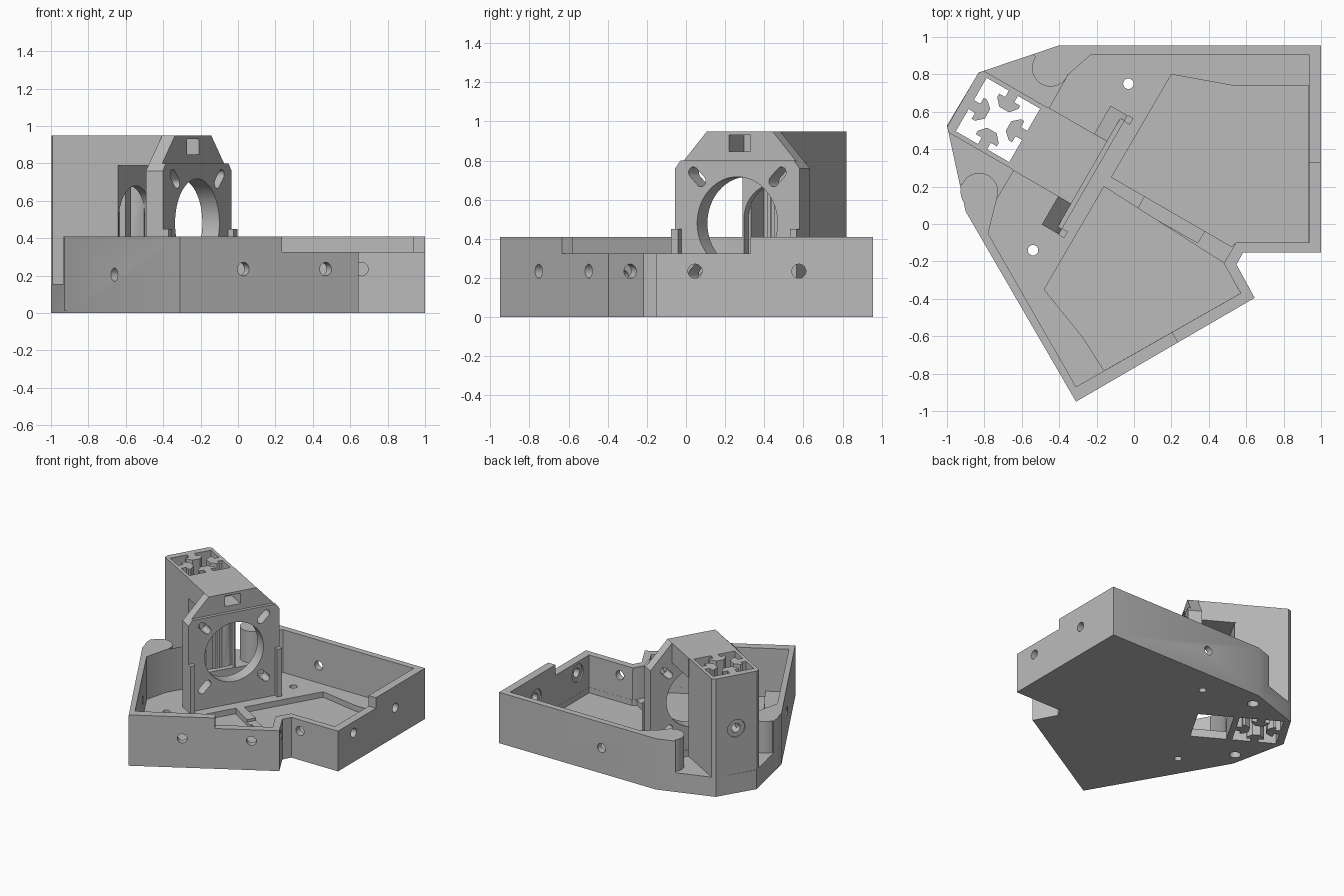
import bpy, bmesh
from math import sin, cos, pi, radians
from mathutils import Matrix, Vector

if "Cube" in bpy.data.objects:
    bpy.data.objects.remove(bpy.data.objects["Cube"])

grey = bpy.data.materials.new("plain_grey")
grey.use_nodes = True
COLOUR = (0.5, 0.5, 0.5, 1)
grey.diffuse_color = COLOUR
grey.node_tree.nodes["Principled BSDF"].inputs["Base Color"].default_value = COLOUR

# Frames: world plan, tower plan (along, across, up), tower section (across, up, along)
WORLD = Matrix.Identity(4)
turn = Matrix.Rotation(radians(-30), 4, 'Z')
PLAN = turn @ Matrix.Translation((0, 0.118, 0))
SECTION = PLAN @ Matrix(((0, 0, 1, 0), (1, 0, 0, 0), (0, 1, 0, 0), (0, 0, 0, 1)))


def prism(name, pts, lo, hi, frame=WORLD):
    """Extrude a closed 2D profile between two depths of a frame."""
    bm = bmesh.new()
    face = bm.faces.new([bm.verts.new((x, y, lo)) for x, y in pts])
    top = bmesh.ops.extrude_face_region(bm, geom=[face])["geom"]
    bmesh.ops.translate(bm, vec=(0, 0, hi - lo),
                        verts=[v for v in top if isinstance(v, bmesh.types.BMVert)])
    bmesh.ops.transform(bm, matrix=frame, verts=bm.verts)
    bmesh.ops.recalc_face_normals(bm, faces=bm.faces)
    mesh = bpy.data.meshes.new(name)
    bm.to_mesh(mesh)
    bm.free()
    mesh.materials.append(grey)
    ob = bpy.data.objects.new(name, mesh)
    bpy.context.collection.objects.link(ob)
    return ob


def cut(ob, pts, lo, hi, frame=WORLD):
    """Subtract a prism from an object."""
    cutter = prism("cutter", pts, lo, hi, frame)
    cutter.hide_render = True
    mod = ob.modifiers.new("cut", 'BOOLEAN')
    mod.operation, mod.solver, mod.object = 'DIFFERENCE', 'EXACT', cutter
    bpy.context.view_layer.update()
    deps = bpy.context.evaluated_depsgraph_get()
    mesh = bpy.data.meshes.new_from_object(ob.evaluated_get(deps))
    ob.modifiers.clear()
    ob.data = mesh
    bpy.data.objects.remove(cutter)


def rect(x0, x1, y0, y1):
    return [(x0, y0), (x1, y0), (x1, y1), (x0, y1)]


def circle(x, y, r, n=40):
    return [(x + r * cos(2 * pi * i / n), y + r * sin(2 * pi * i / n)) for i in range(n)]


def slot(x, y, length, r, angle, n=10):
    """Rounded slot outline centred on a point."""
    pts = []
    for end in (0, pi):
        cx, cy = x + length * cos(angle + end), y + length * sin(angle + end)
        for i in range(n + 1):
            a = angle + end - pi / 2 + pi * i / n
            pts.append((cx + r * cos(a), cy + r * sin(a)))
    return pts


# Rail channel: square with a T-shaped key on each side
HALF, MID = 0.165, -0.908
key = [(-HALF, 0), (-.028, 0), (-.028, .04), (-.065, .04), (-.065, .06), (-.03, .1),
       (.03, .1), (.065, .06), (.065, .04), (.028, .04), (.028, 0)]
channel = []
for k in range(4):
    c, s = cos(k * pi / 2), sin(k * pi / 2)
    for a, d in key:
        b = d - HALF
        channel.append((MID + a * c - b * s, a * s + b * c))

# Tray: solid outline, hollowed
outline = [(-.4, .955), (-.83, .81), (-1, .527), (-.9, .067), (-.31, -.95), (.645, -.395),
           (.548, -.217), (.583, -.153), (1, -.153), (1, .955)]
tray = prism("tray", outline, 0, 0.41)
cut(tray, [(-.23, .905), (.935, .905), (.935, -.1), (.545, -.1), (.48, -.21), (.57, -.37),
           (-.31, -.87), (-.78, -.05), (-.735, .13), (-.64, .29), (-.35, .8)], 0.065, 1)
# Lower rear shelf around the tower
cut(tray, [(-.54, .905), (-.445, .835), (-.36, .79), (-.35, .8), (-.64, .29), (-.74, .125),
           (-.827, .173), (-.936, .219), (-1.3, .25), (-1.3, 1.2), (-.6, 1.2)], 0.155, 1)
# Two floor pockets and the gap in the rib between them
cut(tray, [(-.12, .25), (.2, .8), (.53, .74), (.934, .74), (.934, -.099), (.55, -.099),
           (.52, -.12)], 0.02, 0.3)
cut(tray, [(-.16, .2), (-.48, -.35), (-.27, -.61), (-.16, -.784), (.569, -.37),
           (.482, -.21)], 0.02, 0.3)
cut(tray, [(.02, .08), (.07, .17), (.39, -.02), (.34, -.1)], 0.045, 0.3)
# Lowered front rim
cut(tray, [(.24, -.64), (.16, -.5), (.4, -.2), (.5, .33), (1.2, .33), (1.2, -.8)], 0.325, 1)
# Openings below the tower
cut(tray, channel, -1, 1, PLAN)
cut(tray, rect(-.715, -.43, -.165, .165), -1, 0.5, PLAN)
for x, y in [(-.03, .75), (-.54, -.14)]:
    cut(tray, circle(x, y, 0.028, 24), -1, 0.3)

# Screw holes in the walls: position, outward direction
arm = Vector((.5, -.866, 0))
side = Vector((.866, .5, 0))
X, Y = Vector((1, 0, 0)), Vector((0, 1, 0))
for x, y, z, way in [(1, .046, .235, X), (1, .577, .235, X), (.03, -.755, .235, arm),
                     (.47, -.5, .235, arm), (-.66, -.345, .205, -side),
                     (.086, .955, .205, Y), (.66, -.153, .235, -Y), (.585, -.285, .235, side)]:
    frame = Matrix.Translation((x, y, z)) @ way.to_track_quat('Z', 'Y').to_matrix().to_4x4()
    cut(tray, circle(0, 0, 0.036, 24), -0.09, 0.05, frame)
    cut(tray, circle(0, 0, 0.07, 32), -0.09, -0.055, frame)

# Rounded posts at the wall ends
for name, sgn in (("left_post", 1), ("right_post", -1)):
    post = prism(name, circle(-.803, sgn * .382, 0.1), 0.01, 0.41, PLAN)
    for ob in (post, tray):
        cut(ob, circle(-.803, sgn * .382, 0.042, 24), -1, 0.3, PLAN)

# Rail tower
tower = prism("rail_tower", [(-1.125, -.165), (-1.105, -.19), (-.7, -.19), (-.7, .19),
                             (-1.105, .19), (-1.125, .165)], 0, 0.95, PLAN)
cut(tower, channel, -1, 2, PLAN)
arch = [(.18 * cos(pi * i / 24), .5 + .18 * sin(pi * i / 24)) for i in range(25)]
cut(tower, arch + [(-.18, .16), (.18, .16)], -0.745, -0.6, SECTION)
cut(tower, circle(0, .52, 0.036, 24), -1.3, -0.95, SECTION)
cut(tower, circle(0, .52, 0.07, 32), -1.3, -1.115, SECTION)

# Roof bridging tower and motor plate
roof = prism("roof_bridge", rect(-.193, .193, .79, .95), -0.71, -0.42, SECTION)

# Motor plate: thick back with peaked top, thin face in front
W = 0.367
back = prism("motor_plate_back", [(-W, 0.01), (W, 0.01), (W, .76), (.193, .95),
                                  (-.193, .95), (-W, .76)], -0.425, -0.345, SECTION)
front = prism("motor_plate_face", [(-W, 0.01), (W, 0.01), (W, .76), (.335, .8),
                                   (-.335, .8), (-W, .76)], -0.345, -0.32, SECTION)
for ob in (back, front):
    cut(ob, circle(0, .48, 0.237, 64), -1, 0, SECTION)
    for sx in (-1, 1):
        for sz in (-1, 1):
            cut(ob, slot(sx * .237, .48 + sz * .237, 0.032, 0.028,
                         pi / 4 * sx * sz), -1, 0, SECTION)
cut(back, rect(-.064, .064, .847, .93), -0.43, 0, SECTION)
cut(roof, rect(-.064, .064, .847, .93), -0.5, 0, SECTION)

# Small stops beside the plate
for name, sgn in (("left_stop", 1), ("right_stop", -1)):
    prism(name, rect(sgn * .35 - .02, sgn * .35 + .02, 0.05, 0.45), -0.32, -0.285, SECTION)

# Smooth the round walls, keep edges sharp
bpy.ops.object.select_all(action='DESELECT')
parts = [o for o in bpy.context.collection.objects if o.type == 'MESH' and o.data.materials
         and o.data.materials[0] == grey]
for ob in parts:
    ob.select_set(True)
bpy.context.view_layer.objects.active = tray
bpy.ops.object.shade_smooth_by_angle(angle=radians(30))
